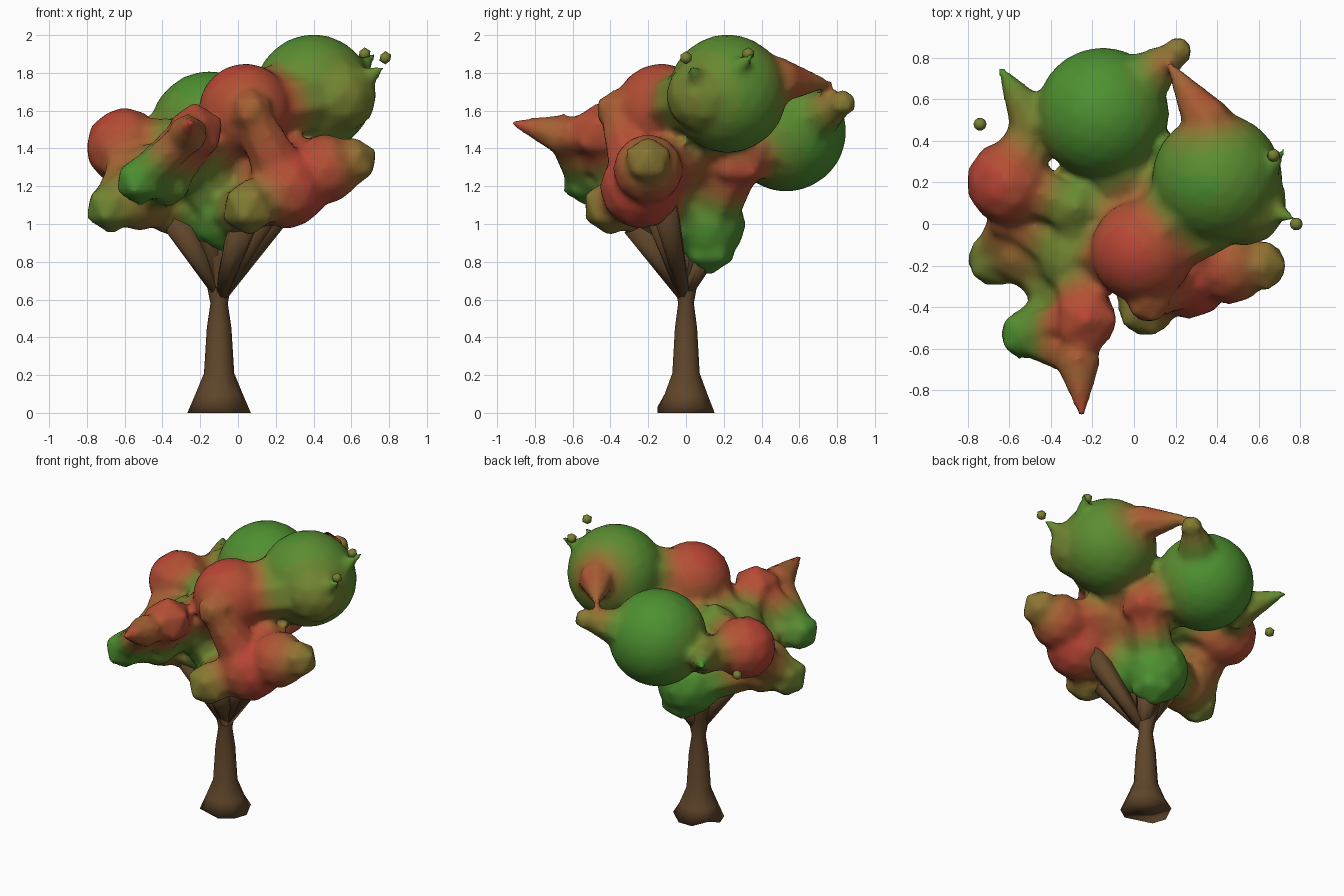
import bpy, bmesh, math
from mathutils import Vector, Matrix

if "Cube" in bpy.data.objects:
    bpy.data.objects.remove(bpy.data.objects["Cube"])

RED, GREEN = Vector((0.48, 0.06, 0.035)), Vector((0.075, 0.28, 0.03))
STEPS = 15


def material(name, rgb):
    m = bpy.data.materials.new(name)
    m.diffuse_color = (*rgb, 1)
    m.use_nodes = True
    m.node_tree.nodes["Principled BSDF"].inputs["Base Color"].default_value = m.diffuse_color
    return m


bark = material("bark", (0.115, 0.06, 0.023))
leaf = [material("leaf_%d" % i, RED.lerp(GREEN, i / (STEPS - 1))) for i in range(STEPS)]


def finish(bm, name, mats):
    bmesh.ops.recalc_face_normals(bm, faces=bm.faces)
    me = bpy.data.meshes.new(name)
    bm.to_mesh(me)
    bm.free()
    me.shade_smooth()
    for m in mats:
        me.materials.append(m)
    ob = bpy.data.objects.new(name, me)
    bpy.context.collection.objects.link(ob)
    return ob


def tube(bm, a, b, ra, rb):
    """Tapered closed tube from a to b."""
    rot = (b - a).to_track_quat('Z', 'Y').to_matrix().to_4x4()
    bmesh.ops.create_cone(bm, cap_ends=True, segments=7, radius1=ra, radius2=rb,
                          depth=(b - a).length, matrix=Matrix.Translation((a + b) / 2) @ rot)


def ball(bm, c, r, detail):
    bmesh.ops.create_icosphere(bm, subdivisions=detail, radius=r, matrix=Matrix.Translation(c))


# Crown clumps by hue (0 red .. 1 green): x, y, z, radius
by_hue = {
    0.0: [(.04, -.13, 1.6, .25), (-.6, .2, 1.41, .21), (-.23, -.46, 1.48, .17),
          (.26, -.24, 1.19, .22), (.46, -.2, 1.29, .19), (.14, .28, 1.33, .17),
          (.36, .48, 1.76, .14)],
    0.3: [(.05, .05, 1.38, .22), (-.52, -.12, 1.15, .19), (.07, -.37, 1.6, .12),
          (-.27, -.65, 1.47, .12), (-.58, .04, 1.29, .15)],
    0.65: [(.53, .1, 1.68, .21), (.61, -.2, 1.33, .14), (.06, -.4, 1.09, .16),
           (.21, .83, 1.64, .08), (-.47, .47, 1.43, .15)],
    0.9: [(-.28, -.16, 1.33, .19), (-.28, .08, 1.45, .15), (-.67, -.17, 1.09, .15),
          (-.37, -.37, 1.22, .14)],
    1.0: [(.4, .22, 1.69, .315), (-.15, .53, 1.49, .32), (-.52, -.53, 1.23, .14),
          (-.1, .1, 1.0, .22), (-.06, .12, .88, .16), (-.06, -.04, 1.04, .2)],
}
clumps = [(Vector(c[:3]), c[3], hue) for hue, row in by_hue.items() for c in row]
tips = [Vector(t) for t in ((-.25, -.93, 1.54), (.16, .78, 1.74), (-.65, .76, 1.5),
                            (.72, .36, 1.9), (.77, .03, 1.83))]
heart = Vector((-.06, .02, 1.2))


def gap(p, k):
    return (k[0] - p).length - k[1]


# Trunk: flared ten-sided rings, height and radius
bm = bmesh.new()
N, rows = 10, []
for z, r in ((0, .168), (.1, .125), (.21, .08), (.45, .065), (.58, .046), (.7, .07), (.82, .1), (1, .12)):
    row = []
    for i in range(N):
        a = math.tau * i / N
        lift = .03 if z == 0 and i % 3 == 1 else 0
        row.append(bm.verts.new((r * math.cos(a) - .1, r * math.sin(a) * .95, z + lift)))
    rows.append(row)
for lo, hi in zip(rows, rows[1:]):
    for i in range(N):
        j = (i + 1) % N
        bm.faces.new((lo[i], lo[j], hi[j], hi[i]))
bm.faces.new(rows[0][::-1])
bm.faces.new(rows[-1])
finish(bm, "trunk", [bark])

# Branches from the fork to the lower clumps, held close to the trunk
bm = bmesh.new()
fork = Vector((-.09, -.01, .62))
for c, r, hue in clumps:
    if c.z < 1.35 and r > .15:
        end = fork.lerp(c, .8)
        end.x, end.y = end.x * .8, end.y * .8
        tube(bm, fork, end, .035, .08)
finish(bm, "branches", [bark])

# Crown: balls, necks to the two nearest neighbours nearer the heart, pointed tips
bm = bmesh.new()
for c, r, hue in clumps:
    ball(bm, c, r, 3 if r > .24 else 2 if r > .18 else 1)
    inner = [k for k in clumps if (k[0] - heart).length < (c - heart).length]
    for p, pr, _ in sorted(inner, key=lambda k: gap(c, k))[:2 if r > .1 else 1]:
        if gap(c, (p, pr)) - r < .2:
            tube(bm, c, p, .75 * r, .75 * pr)
sources = list(clumps)
for t in tips:
    p, pr, hue = min((k for k in clumps if k[1] > .09), key=lambda k: (k[0] - t).length)
    tube(bm, p.lerp(t, .05), t, min(.13, .95 * pr), .012)
    sources.append((t, .02, 0 if hue < .5 else 1))
crown = finish(bm, "crown", [])

# Fuse the clumps into one skin
rm = crown.modifiers.new("fuse", 'REMESH')
rm.mode, rm.voxel_size = 'VOXEL', .024
sm = crown.modifiers.new("soften", 'SMOOTH')
sm.factor, sm.iterations = .5, 3
fused = bpy.data.meshes.new_from_object(crown.evaluated_get(bpy.context.evaluated_depsgraph_get()))
crown.modifiers.clear()
crown.data = fused
fused.shade_smooth()
fused.materials.clear()
for m in leaf:
    fused.materials.append(m)

# Blend red and green across the skin by nearness to each clump
for f in fused.polygons:
    total = mix = 0
    for c, r, hue in sources:
        w = math.exp(-18 * ((f.center - c).length - r))
        total += w
        mix += w * hue
    f.material_index = round(mix / total * (STEPS - 1))

# Small loose leaf tufts
for spot in ((.78, 0, 1.88), (-.74, .48, 1.36), (.67, .33, 1.9)):
    bm = bmesh.new()
    ball(bm, Vector(spot), .035, 1)
    finish(bm, "leaf_tuft", [leaf[10]])
